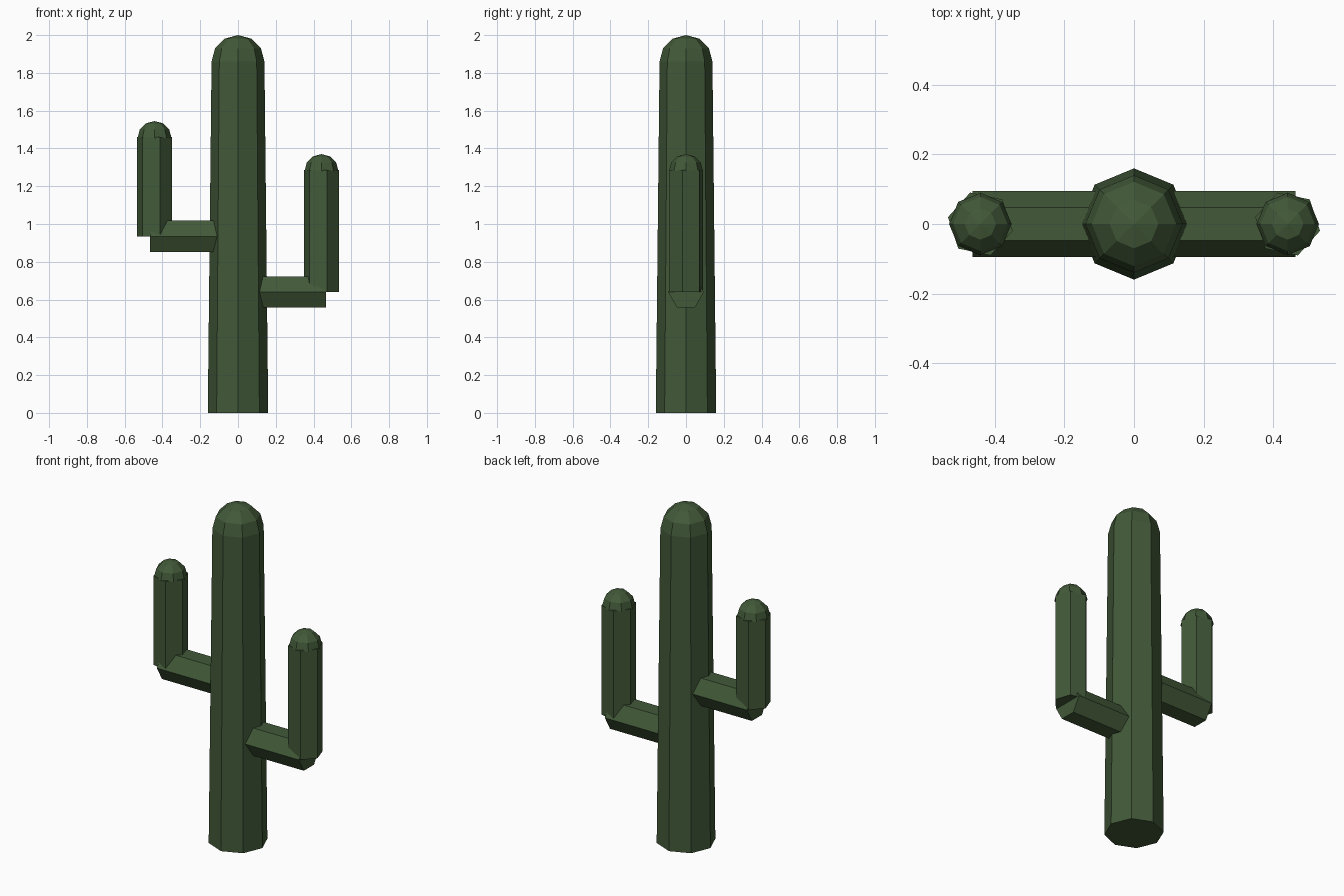
import bpy, bmesh
from math import radians
from mathutils import Matrix, Vector

cube = bpy.data.objects.get("Cube")
if cube:
    bpy.data.objects.remove(cube)

# Single cactus green
GREEN = (0.054, 0.1, 0.04, 1)
green = bpy.data.materials.new("cactus_green")
green.use_nodes = True
green.diffuse_color = GREEN
bsdf = green.node_tree.nodes["Principled BSDF"]
bsdf.inputs["Base Color"].default_value = GREEN
bsdf.inputs["Roughness"].default_value = 0.9


def finish(name, bm):
    mesh = bpy.data.meshes.new(name)
    bmesh.ops.recalc_face_normals(bm, faces=bm.faces)
    bm.to_mesh(mesh)
    bm.free()
    mesh.materials.append(green)
    obj = bpy.data.objects.new(name, mesh)
    bpy.context.collection.objects.link(obj)
    return obj


def prism(name, start, end, sides, r_start, r_end, turn=0):
    """Faceted column running from start to end, turned about its own axis."""
    start, end = Vector(start), Vector(end)
    axis = end - start
    place = (Matrix.Translation((start + end) / 2)
             @ axis.to_track_quat('Z', 'Y').to_matrix().to_4x4()
             @ Matrix.Rotation(radians(turn), 4, 'Z'))
    bm = bmesh.new()
    bmesh.ops.create_cone(bm, cap_ends=True, segments=sides, radius1=r_start,
                          radius2=r_end, depth=axis.length, matrix=place)
    return finish(name, bm)


def dome(name, centre, radius, height):
    """Upper half of a low-poly sphere."""
    bm = bmesh.new()
    bmesh.ops.create_uvsphere(bm, u_segments=8, v_segments=6, radius=1)
    bmesh.ops.delete(bm, geom=[v for v in bm.verts if v.co.z < -0.01],
                     context='VERTS')
    bmesh.ops.transform(bm, verts=bm.verts, matrix=Matrix.Translation(centre)
                        @ Matrix.Diagonal((radius, radius, height, 1)))
    return finish(name, bm)


# Trunk
prism("trunk", (0, 0, 0), (0, 0, 1.86), 8, 0.16, 0.14)
dome("trunk_cap", (0, 0, 1.86), 0.14, 0.14)

# Arms: a horizontal branch, an upright stem and a rounded tip
for side, sign, low, high in (("left", 1, 0.64, 1.285), ("right", -1, 0.935, 1.46)):
    x = 0.442 * sign
    branch = prism(side + "_arm_branch", (0, 0, low), (0.465 * sign, 0, low),
                   6, 0.095, 0.095)
    # Sharp edges of the branch must point to front and back
    widest = max(v.co.y for v in branch.data.vertices)
    if widest < 0.09:
        branch.data.transform(Matrix.Translation((0, 0, low))
                              @ Matrix.Rotation(radians(90), 4, 'X')
                              @ Matrix.Translation((0, 0, -low)))
    prism(side + "_arm_stem", (x, 0, low), (x, 0, high), 6, 0.095, 0.095, 18)
    dome(side + "_arm_cap", (x, 0, high - 0.005), 0.09, 0.09)
